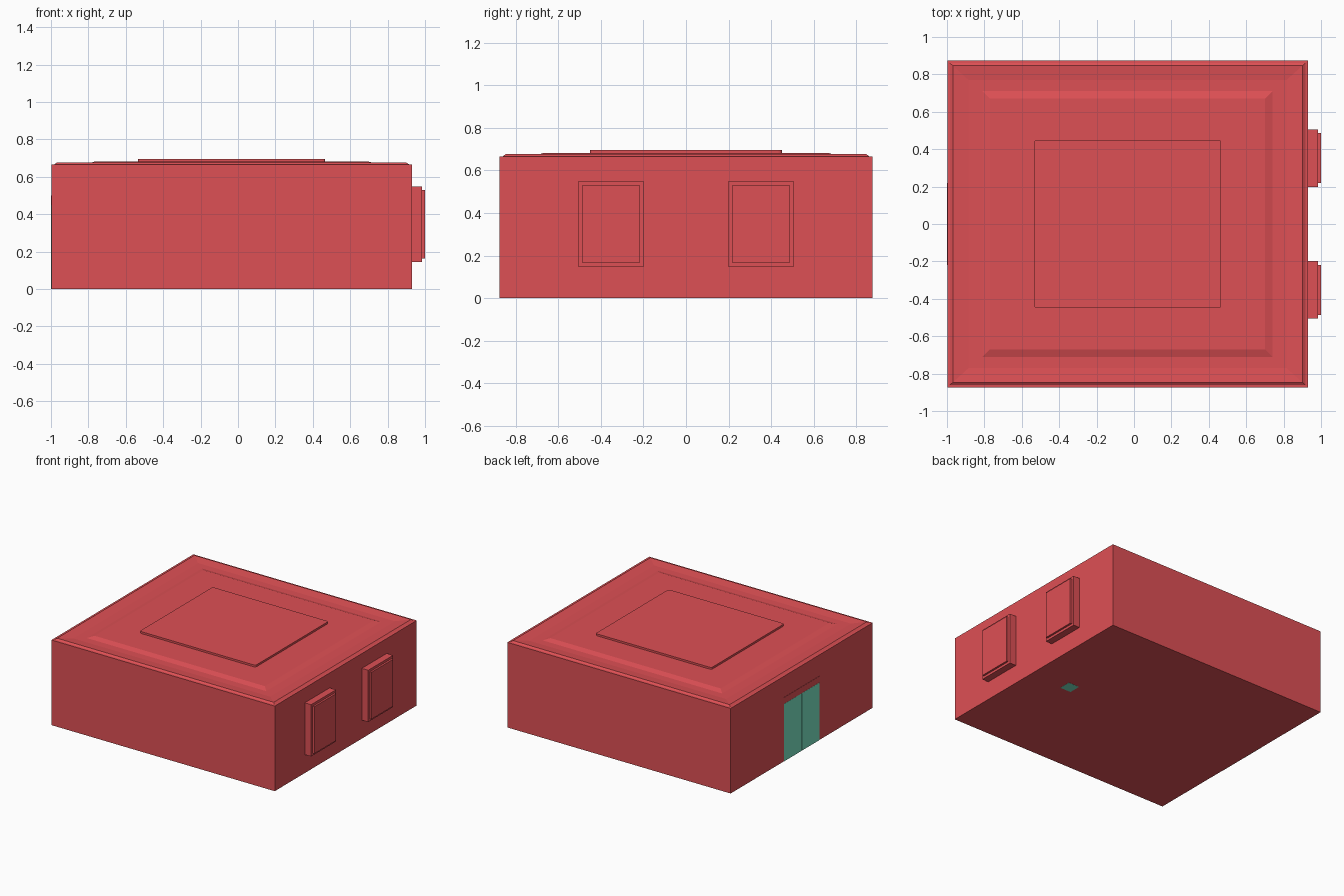
import bpy, bmesh

if "Cube" in bpy.data.objects:
    bpy.data.objects.remove(bpy.data.objects["Cube"])


def material(name, colour):
    m = bpy.data.materials.new(name)
    m.use_nodes = True
    m.diffuse_color = (*colour, 1)
    m.node_tree.nodes["Principled BSDF"].inputs["Base Color"].default_value = (*colour, 1)
    return m


RED = material("warm red", (0.73, 0.08, 0.09))
TEAL = material("soft teal", (0.2, 0.77, 0.55))
CX = -0.034  # middle of the building


def finish(name, bm, mat):
    bmesh.ops.recalc_face_normals(bm, faces=bm.faces)
    mesh = bpy.data.meshes.new(name)
    bm.to_mesh(mesh)
    bm.free()
    mesh.materials.append(mat)
    ob = bpy.data.objects.new(name, mesh)
    bpy.context.collection.objects.link(ob)
    return ob


def stack(name, rings, mat, axis="z", centre=(CX, 0)):
    """Closed stack of rectangles: (half width, half depth, position on axis)."""
    bm = bmesh.new()
    loops = []
    for a, b, t in rings:
        loop = []
        for sa, sb in ((-1, -1), (1, -1), (1, 1), (-1, 1)):
            u, v = centre[0] + sa * a, centre[1] + sb * b
            loop.append(bm.verts.new((u, v, t) if axis == "z" else (t, u, v)))
        loops.append(loop)
    for lo, hi in zip(loops, loops[1:]):
        for i in range(4):
            j = (i + 1) % 4
            bm.faces.new((lo[i], lo[j], hi[j], hi[i]))
    bm.faces.new(loops[0])
    bm.faces.new(loops[-1])
    return finish(name, bm, mat)


# Walls and roof: thin rim, shallow gutter and raised panel
stack("building", [
    (0.964, 0.875, 0.001), (0.964, 0.875, 0.665), (0.95, 0.86, 0.666),
    (0.935, 0.847, 0.676), (0.85, 0.77, 0.668), (0.775, 0.71, 0.668),
    (0.735, 0.67, 0.681)], RED)

# Rooftop slab with slightly rounded corners
slab = stack("roof_slab", [(0.5, 0.45, 0.675), (0.5, 0.45, 0.696)], RED)
bm = bmesh.new()
bm.from_mesh(slab.data)
upright = [e for e in bm.edges if abs(e.verts[0].co.z - e.verts[1].co.z) > 0.01]
bmesh.ops.bevel(bm, geom=upright, offset=0.015, segments=3, profile=0.5, affect="EDGES")
bm.to_mesh(slab.data)
bm.free()

# Stepped window boxes
for side, y in (("front", -0.352), ("back", 0.352)):
    stack(side + "_window", [
        (0.153, 0.202, 0.92), (0.153, 0.202, 0.985), (0.134, 0.183, 0.985),
        (0.134, 0.183, 1.0)], RED, "x", (y, 0.347))

# Double door with lintel
for side, y in (("front", -0.11), ("back", 0.11)):
    stack(side + "_door_leaf", [
        (0.109, 0.224, -0.996), (0.109, 0.224, -0.9995)], TEAL, "x", (y, 0.225))
stack("door_lintel", [(0.22, 0.025, -0.99), (0.22, 0.025, -1.0)], RED, "x", (0, 0.475))

# Small plate under the floor
stack("floor_plate", [(0.047, 0.047, 0), (0.047, 0.047, 0.004)], TEAL, "z", (0.597, 0))
